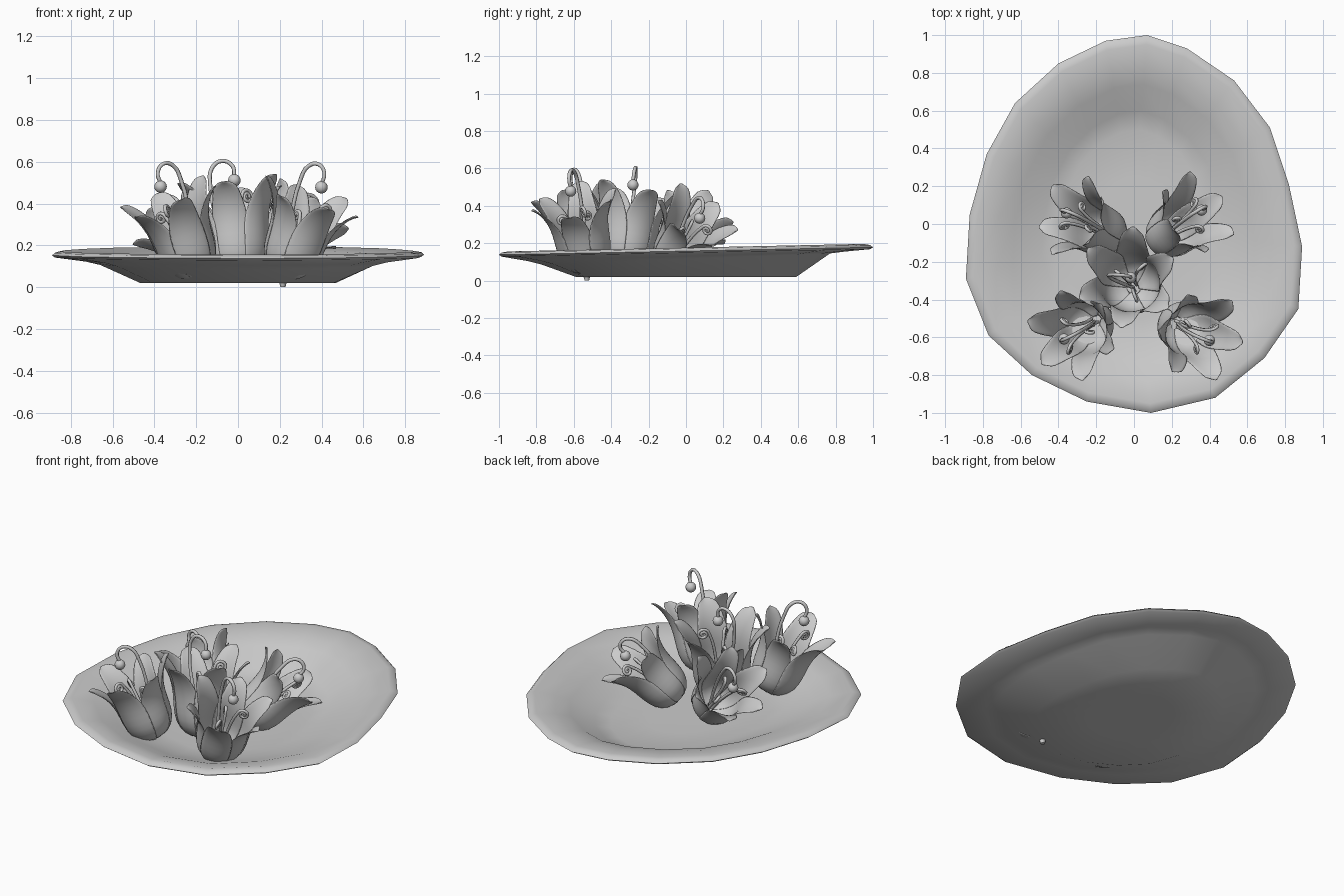
import bpy, bmesh, math
from mathutils import Vector, Matrix

if "Cube" in bpy.data.objects:
    bpy.data.objects.remove(bpy.data.objects["Cube"])


def finish(name, bm, angle=60):
    me = bpy.data.meshes.new(name)
    bm.normal_update()
    bm.to_mesh(me)
    bm.free()
    ob = bpy.data.objects.new(name, me)
    bpy.context.collection.objects.link(ob)
    bpy.ops.object.select_all(action='DESELECT')
    bpy.context.view_layer.objects.active = ob
    ob.select_set(True)
    bpy.ops.object.shade_smooth_by_angle(angle=math.radians(angle))
    return ob


# Egg-shaped dish: rim outline swept through (x scale, y scale, height, tilt) rings
OUTLINE = [(.07, 1), (.28, .93), (.53, .76), (.72, .51), (.82, .21), (.89, -.12),
           (.87, -.45), (.69, -.71), (.43, -.92), (.09, -1), (-.25, -.94),
           (-.54, -.8), (-.77, -.59), (-.89, -.29), (-.87, .05), (-.78, .37),
           (-.63, .64), (-.4, .85), (-.15, .97)]
RINGS = [(.25, .25, .02, 0), (.525, .59, .02, 0), (.74, .77, .115, .03), (.82, .85, .13, .025),
         (.985, .985, .148, .02), (1, 1, .158, .02), (.985, .985, .17, .02), (.95, .95, .176, .02),
         (.82, .83, .152, .025), (.72, .74, .122, .03), (.55, .6, .06, .01), (.45, .5, .043, 0),
         (.25, .25, .04, 0)]
bm = bmesh.new()
rings = [[bm.verts.new((x * sx, y * sy, z + t * y)) for x, y in OUTLINE] for sx, sy, z, t in RINGS]
n = len(OUTLINE)
for a, b in zip(rings, rings[1:]):
    for i in range(n):
        bm.faces.new((a[i], a[(i + 1) % n], b[(i + 1) % n], b[i]))
bm.faces.new(rings[0])
bm.faces.new(rings[-1][::-1])
bmesh.ops.recalc_face_normals(bm, faces=bm.faces)
finish("dish", bm)

# Petal profile: (radius, height, half width)
PETAL = [(.02, .0, .012), (.085, .02, .05), (.13, .075, .082), (.143, .15, .092),
         (.145, .23, .092), (.16, .3, .08), (.19, .36, .066), (.225, .4, .052),
         (.25, .41, .022)]


def flower_petals(name, mat, twist):
    bm = bmesh.new()
    for k in range(6):
        a0 = k * math.pi / 3 + twist
        off = .008 if k % 2 else 0
        rows = []
        for r, h, w in PETAL:
            row = []
            for s in (-1, -.5, 0, .5, 1):
                a = a0 + s * w / r
                tip = .02 * s * s if h > .405 else 0
                rr = r + off - tip
                hh = h * (1.06 if k % 2 else 1)
                row.append(bm.verts.new(mat @ Vector((rr * math.cos(a), rr * math.sin(a), hh))))
            rows.append(row)
        for p, q in zip(rows, rows[1:]):
            for i in range(4):
                bm.faces.new((p[i], p[i + 1], q[i + 1], q[i]))
    ob = finish(name, bm, 80)
    m = ob.modifiers.new("thickness", 'SOLIDIFY')
    m.thickness = .006
    m.offset = 0
    m = ob.modifiers.new("smooth", 'SUBSURF')
    m.levels = m.render_levels = 1


def tendril(name, mat, pts, radius=.01):
    cu = bpy.data.curves.new(name, 'CURVE')
    cu.dimensions = '3D'
    cu.bevel_depth = radius
    cu.bevel_resolution = 1
    cu.resolution_u = 4
    cu.use_fill_caps = True
    sp = cu.splines.new('BEZIER')
    sp.bezier_points.add(len(pts) - 1)
    for bp, p in zip(sp.bezier_points, pts):
        bp.co = mat @ Vector(p)
        bp.handle_left_type = bp.handle_right_type = 'AUTO'
    bpy.context.collection.objects.link(bpy.data.objects.new(name, cu))


def curl(angle, lean, top, size):
    """Stalk rising from the flower heart and ending in an inward spiral."""
    flat = [(0.02, .03), (lean * .4, top * .5), (lean, top)]
    cx = lean + size
    for i in range(1, 11):
        t = math.pi - i * math.pi / 3
        r = size * (1 - i / 13)
        flat.append((cx + r * math.cos(t), top + r * math.sin(t)))
    return [(x * math.cos(angle), x * math.sin(angle), z) for x, z in flat]


HOOK = [(0, 0, .03), (-.06, 0, .22), (-.09, 0, .42), (-.075, 0, .49),
        (-.03, 0, .515), (.015, 0, .49), (.02, 0, .44)]

# Flowers: base, opening direction, hook direction, petal twist, size, hook stretch
FLOWERS = {
    "center": ((0, -.34, .04), (-.08, .12, 1), (1, -.1, 0), .5, 1.08, 1.03),
    "front_left": ((-.20, -.51, .05), (-.34, -.2, 1), (-1, -.5, 0), .3, .98, 1.13),
    "front_right": ((.22, -.52, .05), (.36, -.2, 1), (1, -.4, 0), .2, .98, 1.13),
    "back_left": ((-.09, -.08, .07), (-.72, .38, .8), (-1, .4, 0), .5, .92, 1),
    "back_right": ((.12, -.10, .07), (.62, .46, .8), (1, .6, 0), .1, .92, 1),
}
for label, (base, axis, hook_dir, twist, size, stretch) in FLOWERS.items():
    z = Vector(axis).normalized()
    y = z.cross(Vector(hook_dir)).normalized()
    x = y.cross(z)
    mat = Matrix.Translation(base) @ Matrix((x, y, z)).transposed().to_4x4()
    mat = mat @ Matrix.Scale(size, 4)
    flower_petals("petals_" + label, mat, twist)
    # Hooked stamen with hanging bead, plus spiral tendrils
    hook = [(px, py, pz * stretch) for px, py, pz in HOOK]
    tendril("hook_" + label, mat, hook)
    end = mat @ Vector(hook[-1])
    bm = bmesh.new()
    bmesh.ops.create_uvsphere(bm, u_segments=12, v_segments=8, radius=.03,
                              matrix=Matrix.Translation(end - Vector((0, 0, .015))))
    finish("bead_" + label, bm)
    for j, (ang, lean, top, radius) in enumerate(
            [(.8, .06, .37, .032), (-1.1, .06, .32, .028), (2.6, .04, .3, .025)]):
        tendril(f"tendril_{label}_{j + 1}", mat, curl(ang, lean, top, radius), .009)

# Short stem end showing below the dish
bm = bmesh.new()
bmesh.ops.create_cone(bm, cap_ends=True, segments=8, radius1=.012, radius2=.028, depth=.06,
                      matrix=Matrix.Translation((.215, -.53, .03)))
finish("stem_front_right", bm)
